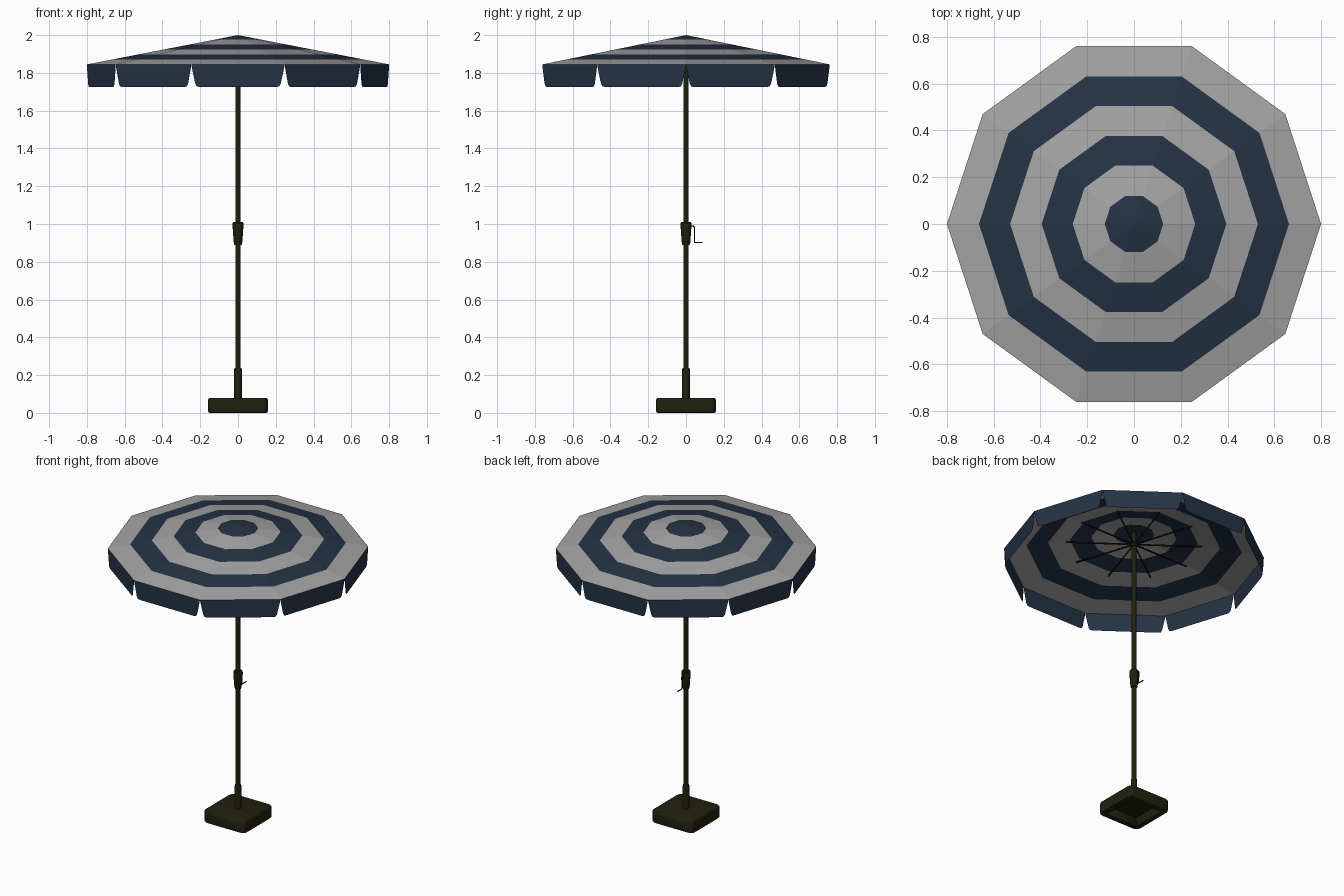
import bpy, bmesh
from math import cos, sin, pi
from mathutils import Vector

if "Cube" in bpy.data.objects:
    bpy.data.objects.remove(bpy.data.objects["Cube"])


def material(name, rgb):
    m = bpy.data.materials.new(name)
    m.diffuse_color = (*rgb, 1)
    m.use_nodes = True
    m.node_tree.nodes["Principled BSDF"].inputs["Base Color"].default_value = m.diffuse_color
    return m


GREY = material("light_grey_cloth", (0.37, 0.37, 0.37))
NAVY = material("navy_cloth", (0.018, 0.033, 0.060))
OLIVE = material("dark_olive_metal", (0.015, 0.015, 0.005))
BLACK = material("black_metal", (0.006, 0.006, 0.004))


def finish(name, bm, mats, smooth=False):
    me = bpy.data.meshes.new(name)
    bm.to_mesh(me)
    bm.free()
    ob = bpy.data.objects.new(name, me)
    bpy.context.collection.objects.link(ob)
    for m in mats:
        me.materials.append(m)
    if smooth:
        bpy.ops.object.select_all(action='DESELECT')
        ob.select_set(True)
        bpy.context.view_layer.objects.active = ob
        bpy.ops.object.shade_smooth_by_angle()
    return ob


def lathe(name, profile, mat, n=20):
    """Closed solid turned around z from (radius, z) pairs, bottom to top."""
    bm = bmesh.new()
    rings = [[bm.verts.new((r * cos(2 * pi * i / n), r * sin(2 * pi * i / n), z))
              for i in range(n)] for r, z in profile]
    for a, b in zip(rings, rings[1:]):
        for i in range(n):
            j = (i + 1) % n
            bm.faces.new((a[i], a[j], b[j], b[i]))
    bm.faces.new(rings[0][::-1])
    bm.faces.new(rings[-1])
    return finish(name, bm, [mat], True)


def rod(name, points, radius, mat):
    """Thin round bar along a path."""
    cu = bpy.data.curves.new(name, 'CURVE')
    cu.dimensions = '3D'
    cu.bevel_depth = radius
    cu.bevel_resolution = 1
    cu.use_fill_caps = True
    sp = cu.splines.new('POLY')
    sp.points.add(len(points) - 1)
    for p, co in zip(sp.points, points):
        p.co = (*co, 1)
    cu.materials.append(mat)
    ob = bpy.data.objects.new(name, cu)
    bpy.context.collection.objects.link(ob)
    return ob


SIDES, R, RIM, TOP = 10, 0.8, 1.845, 2.0


def corner(k, r, z):
    a = 2 * pi * k / SIDES
    return Vector((r * cos(a), r * sin(a), z))


# Canopy: ten-sided cone, ringed with alternating stripes
bm = bmesh.new()
apex = bm.verts.new((0, 0, TOP))
prev = None
for s, r in enumerate((0.125, 0.262, 0.395, 0.53, 0.663, R)):
    z = TOP - (TOP - RIM) * r / R
    ring = [bm.verts.new(corner(k, r, z)) for k in range(SIDES)]
    for k in range(SIDES):
        j = (k + 1) % SIDES
        f = bm.faces.new((ring[k], ring[j], apex) if prev is None
                         else (ring[k], ring[j], prev[j], prev[k]))
        f.material_index = s % 2
    prev = ring
finish("canopy", bm, [NAVY, GREY])

# Valance: one hanging flap with rounded lower corners per side
half = [(0.205, 1.725), (0.218, 1.729), (0.226, 1.742), (0.244, 1.825), (0.247, RIM)]
outline = half + [(-u, z) for u, z in reversed(half)]
bm = bmesh.new()
for k in range(SIDES):
    a, b = corner(k, R, 0), corner(k + 1, R, 0)
    mid, along = (a + b) / 2, (b - a).normalized()
    bm.faces.new([bm.verts.new(mid + along * u + Vector((0, 0, z))) for u, z in outline])
finish("valance", bm, [NAVY])

# Ribs under the canopy, pointing at the corners
for k in range(SIDES):
    rod(f"rib_{k + 1}", [corner(k, 0.012, 1.905), corner(k, 0.42, 1.905)], 0.005, BLACK)
lathe("rib_hub", [(0.022, 1.89), (0.022, 1.92)], OLIVE)

# Pole, base sleeve and crank housing
lathe("pole", [(0.0145, 0.05), (0.0145, 1.985)], OLIVE)
lathe("base_sleeve", [(0.02, 0.06), (0.02, 0.232), (0.018, 0.238)], OLIVE)
lathe("crank_housing", [(0.019, 0.89), (0.022, 0.895), (0.029, 0.99),
                        (0.029, 1.005), (0.025, 1.01)], OLIVE)

# Crank handle at the back
rod("crank_handle", [(0, 0.02, 0.99), (0, 0.038, 0.99), (0, 0.045, 0.982),
                     (0, 0.045, 0.902), (0, 0.088, 0.902)], 0.004, BLACK)

# Base: rounded square block, hollow underneath
bm = bmesh.new()
bmesh.ops.create_cube(bm, size=1)
for v in bm.verts:
    v.co = Vector((v.co.x * 0.316, v.co.y * 0.316, v.co.z * 0.08 + 0.04))
upright = [e for e in bm.edges if abs(e.verts[0].co.z - e.verts[1].co.z) > 0.01]
bmesh.ops.bevel(bm, geom=upright, offset=0.035, segments=4, profile=0.5, affect='EDGES')
flat = [e for e in bm.edges if abs(e.verts[0].co.z - e.verts[1].co.z) < 0.001]
bmesh.ops.bevel(bm, geom=flat, offset=0.01, segments=3, profile=0.5, affect='EDGES')
bm.normal_update()
bottom = max((f for f in bm.faces if f.normal.z < -0.9), key=lambda f: f.calc_area())
bmesh.ops.inset_region(bm, faces=[bottom], thickness=0.03)
bmesh.ops.inset_region(bm, faces=[bottom], thickness=0.012, depth=-0.05)
finish("base", bm, [OLIVE], True)
